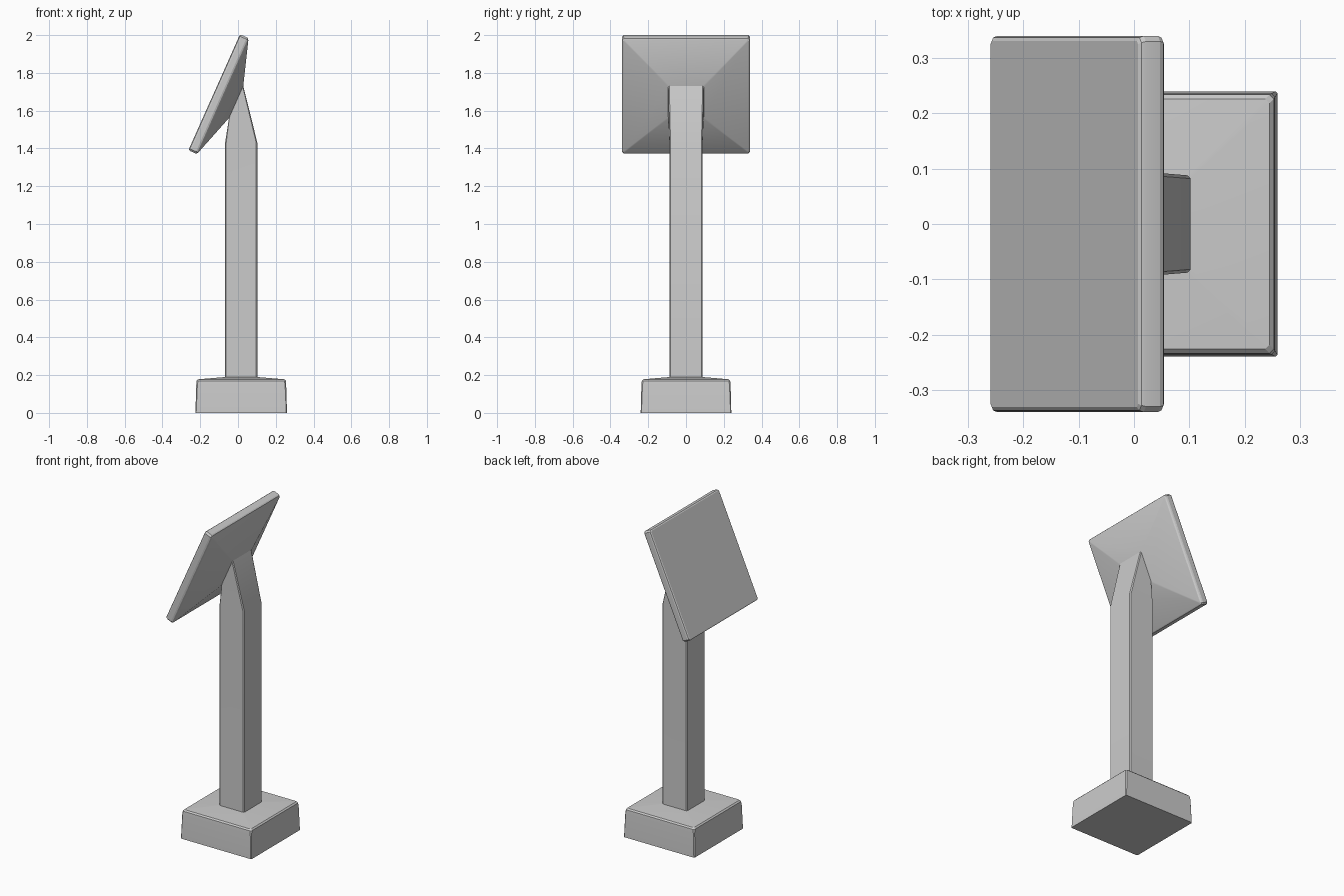
import bpy, bmesh, math
from mathutils import Vector

if "Cube" in bpy.data.objects:
    bpy.data.objects.remove(bpy.data.objects["Cube"])


def ring(centre, u, hu, hv, c):
    """Rectangle with clipped corners, spanned by direction u and the y axis."""
    v = Vector((0, 1, 0))
    pts = [(hu, -hv + c), (hu, hv - c), (hu - c, hv), (-hu + c, hv),
           (-hu, hv - c), (-hu, -hv + c), (-hu + c, -hv), (hu - c, -hv)]
    return [Vector(centre) + u * a + v * b for a, b in pts]


def loft(name, rings):
    bm = bmesh.new()
    loops = [[bm.verts.new(p) for p in r] for r in rings]
    for a, b in zip(loops, loops[1:]):
        for i in range(len(a)):
            j = (i + 1) % len(a)
            bm.faces.new((a[i], a[j], b[j], b[i]))
    bm.faces.new(loops[0][::-1])
    bm.faces.new(loops[-1])
    bmesh.ops.recalc_face_normals(bm, faces=bm.faces[:])
    mesh = bpy.data.meshes.new(name)
    bm.to_mesh(mesh)
    bm.free()
    ob = bpy.data.objects.new(name, mesh)
    bpy.context.collection.objects.link(ob)
    bpy.ops.object.select_all(action='DESELECT')
    ob.select_set(True)
    bpy.context.view_layer.objects.active = ob
    bpy.ops.object.shade_smooth_by_angle(angle=math.radians(15))
    return ob


X = Vector((1, 0, 0))
CX = 0.017                        # axis of the base and post
tilt = math.radians(24)
U = Vector((math.sin(tilt), 0, math.cos(tilt)))      # up along the panel
W = Vector((math.cos(tilt), 0, -math.sin(tilt)))     # out of the panel's back
front = Vector((-0.126, 0, 1.6975))                  # centre of the panel's face

# foot: slightly tapered block with a shallow hipped top
loft("base", [ring((CX, 0, z), X, hx, hy, c) for z, hx, hy, c in (
    (0, .2425, .24, .004), (.15, .238, .236, .006), (.17, .236, .234, .008),
    (.178, .228, .226, .008), (.19, .084, .086, .005))])

# post with wedge-shaped neck meeting the tilted panel
loft("post", [
    ring((CX, 0, .15), X, .0855, .088, .006),
    ring((CX, 0, 1.43), X, .0855, .088, .006),
    ring(front + W * .127, U, .093, .094, .006)])

# panel: rounded rim and hipped back
loft("panel", [ring(front + W * w, U, hu, hv, c) for w, hu, hv, c in (
    (0, .328, .331, .006), (.004, .334, .337, .009), (.012, .336, .34, .01),
    (.04, .336, .34, .01), (.048, .333, .337, .009), (.053, .325, .33, .006),
    (.127, .093, .094, .006))])
